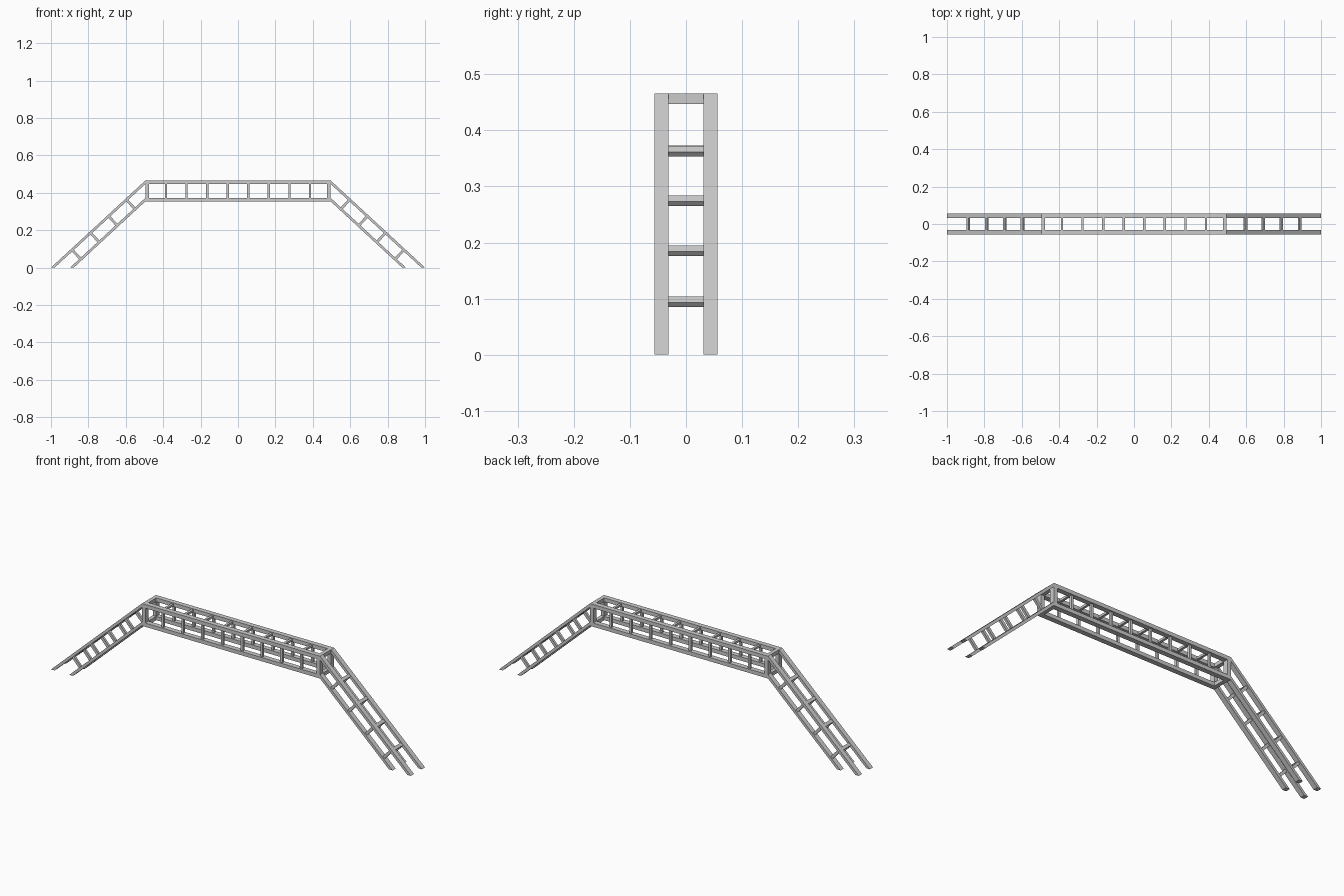
import bpy, bmesh
from math import hypot

if "Cube" in bpy.data.objects:
    bpy.data.objects.remove(bpy.data.objects["Cube"])

Y0, Y1 = 0.031, 0.056        # inner and outer side of every rail
XE = 0.495                   # half length of the span
TOP, BOT, T = 0.466, 0.354, 0.019


def prism(bm, pts, y0, y1):
    """Extrude an x/z outline from y0 to y1."""
    a = [bm.verts.new((x, y0, z)) for x, z in pts]
    b = [bm.verts.new((x, y1, z)) for x, z in pts]
    bm.faces.new(a)
    bm.faces.new(b[::-1])
    n = len(pts)
    for i in range(n):
        j = (i + 1) % n
        bm.faces.new((a[j], a[i], b[i], b[j]))


def part(name, outlines, spans, mirror_x=False):
    bm = bmesh.new()
    for pts in outlines:
        for s in ((1, -1) if mirror_x else (1,)):
            for y0, y1 in spans:
                prism(bm, [(s * x, z) for x, z in pts], y0, y1)
    bmesh.ops.recalc_face_normals(bm, faces=bm.faces)
    me = bpy.data.meshes.new(name)
    bm.to_mesh(me)
    bm.free()
    ob = bpy.data.objects.new(name, me)
    bpy.context.collection.objects.link(ob)


def rect(x0, x1, z0, z1):
    return [(x0, z0), (x1, z0), (x1, z1), (x0, z1)]


SIDES = [(-Y1, -Y0), (Y0, Y1)]
POST = [(-Y1 + 0.007, -Y0 - 0.006), (Y0 + 0.006, Y1 - 0.007)]
ACROSS = [(-Y0, Y0)]

# Horizontal span: long rails, end posts, posts and rungs
part("span_rails", [rect(-XE, XE, TOP - T, TOP), rect(-XE, XE, BOT, BOT + T)], SIDES)
part("span_end_posts", [rect(XE - T, XE, BOT + T, TOP - T)], SIDES, True)
part("span_end_rungs", [rect(XE - T, XE, TOP - T, TOP), rect(XE - T, XE, BOT, BOT + T)], ACROSS, True)
xs = [0.055 + 0.11 * i for i in range(4)]
part("span_posts", [rect(x - 0.006, x + 0.006, BOT + T, TOP - T) for x in xs], POST, True)
part("span_rungs", [rect(x - 0.006, x + 0.006, TOP - 0.015, TOP - 0.004) for x in xs], ACROSS, True)

# Sloping legs: outer and inner rails cut flat at the ground
W = 0.02
outer = [(1.0, 0), (1.0 - W, 0), (XE, TOP - T), (XE, TOP)]
inner = [(0.898, 0), (0.898 - W, 0), (XE, BOT), (XE, BOT + T)]
part("leg_rails", [outer, inner], SIDES, True)

# Leg rungs and posts sit square to the slope
L = hypot(1 - XE, TOP)
dx, dz = (XE - 1) / L, TOP / L        # up the slope
nx, nz = -dz, dx                      # inward, square to the slope


def slanted(z, d0, d1, h):
    """Rectangle centred at height z on the outer line, d0..d1 inward."""
    x = 1 + z * dx / dz
    return [(x + nx * d + dx * s, z + nz * d + dz * s)
            for d, s in ((d0, -h), (d1, -h), (d1, h), (d0, h))]


zs = [0.1, 0.191, 0.28, 0.368]
part("leg_rungs", [slanted(z, 0.002, 0.013, 0.008) for z in zs], ACROSS, True)
part("leg_posts", [slanted(z, 0.012, 0.072, 0.007) for z in zs], POST, True)
